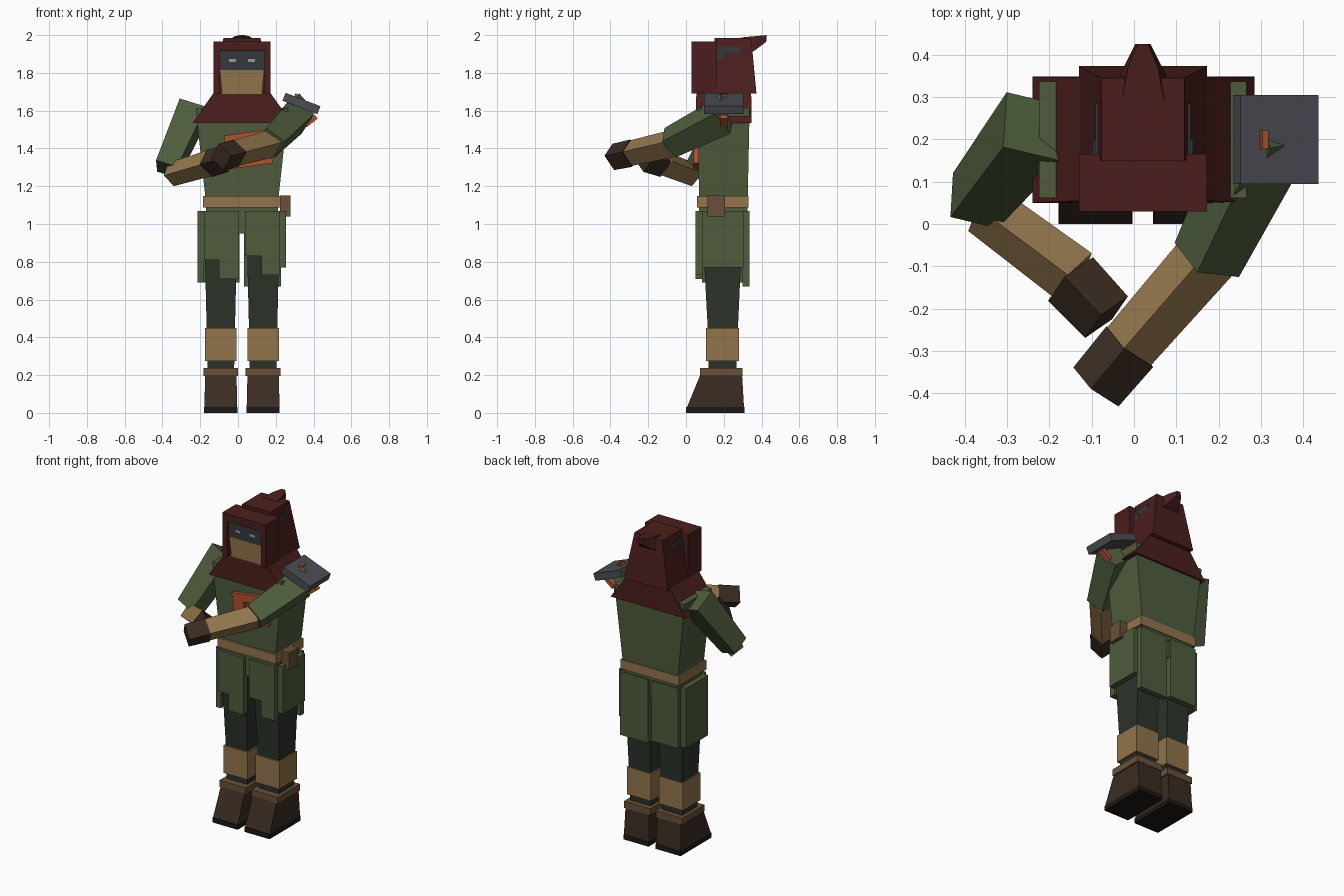
import bpy, bmesh, math
from mathutils import Vector, Matrix

if "Cube" in bpy.data.objects:
    bpy.data.objects.remove(bpy.data.objects["Cube"])

CX = 0.021  # body centre line


def mat(name, hexcol):
    m = bpy.data.materials.new(name)
    rgb = [int(hexcol[i:i + 2], 16) / 255 for i in (0, 2, 4)]
    m.diffuse_color = [c / 12.92 if c < 0.04 else ((c + 0.055) / 1.055) ** 2.4 for c in rgb] + [1]
    m.use_nodes = True
    m.node_tree.nodes["Principled BSDF"].inputs["Base Color"].default_value = m.diffuse_color
    return m


HOOD = mat("dark_red_cloth", "4a1f1d")
GREEN = mat("green_cloth", "4e5c3c")
TAN = mat("tan_leather", "92754c")
BROWN = mat("brown_leather", "6a5038")
BOOT = mat("boot_leather", "3a2c22")
SOLE = mat("sole", "1c1715")
PANTS = mat("dark_trousers", "2c332a")
STEEL = mat("steel", "4c4d54")
MASK = mat("mask", "35373a")
EYE = mat("eye", "9a9a90")
ORANGE = mat("orange_cloth", "b0522f")


def loft(name, rings, material):
    """Skin a stack of equal-length rings and cap both ends."""
    bm = bmesh.new()
    vs = [[bm.verts.new(p) for p in r] for r in rings]
    n = len(vs[0])
    for a, b in zip(vs, vs[1:]):
        for i in range(n):
            bm.faces.new((a[i], a[(i + 1) % n], b[(i + 1) % n], b[i]))
    bm.faces.new(vs[0][::-1])
    bm.faces.new(vs[-1])
    bmesh.ops.recalc_face_normals(bm, faces=bm.faces)
    me = bpy.data.meshes.new(name)
    bm.to_mesh(me)
    bm.free()
    me.materials.append(material)
    ob = bpy.data.objects.new(name, me)
    bpy.context.collection.objects.link(ob)
    return ob


def stack(name, material, *levels):
    """Levels are (z, x0, x1, y0, y1) rectangles."""
    return loft(name, [[(x0, y0, z), (x1, y0, z), (x1, y1, z), (x0, y1, z)]
                       for z, x0, x1, y0, y1 in levels], material)


def box(name, material, x0, x1, y0, y1, z0, z1):
    return stack(name, material, (z0, x0, x1, y0, y1), (z1, x0, x1, y0, y1))


def limb(name, material, p0, p1, w0, w1, roll):
    """Square tapered bar between two points, rolled about its axis."""
    p0, p1 = Vector(p0), Vector(p1)
    d = (p1 - p0).normalized()
    s = d.cross(Vector((0, 0, 1))).normalized()
    u = s.cross(d)
    rings = []
    for p, w in ((p0, w0), (p1, w1)):
        r = w / math.sqrt(2)
        angs = [math.radians(roll + 45 + 90 * k) for k in range(4)]
        rings.append([p + s * r * math.cos(a) + u * r * math.sin(a) for a in angs])
    return loft(name, rings, material)


def tilted_box(name, material, centre, size, angle):
    """Box turned about the y axis."""
    sx, sy, sz = (v / 2 for v in size)
    ob = box(name, material, -sx, sx, -sy, sy, -sz, sz)
    ob.data.transform(Matrix.Translation(centre) @ Matrix.Rotation(math.radians(angle), 4, 'Y'))
    return ob


# legs and boots
for side, s in (("left", -1), ("right", 1)):
    c = CX + s * 0.112
    box(side + "_sole", SOLE, c - 0.088, c + 0.088, 0.0, 0.31, 0, 0.03)
    stack(side + "_boot", BOOT, (0.03, c - 0.087, c + 0.087, 0.005, 0.307),
          (0.2, c - 0.083, c + 0.083, 0.075, 0.297))
    box(side + "_boot_cuff", BROWN, c - 0.092, c + 0.092, 0.075, 0.3, 0.195, 0.237)
    stack(side + "_trouser_leg", PANTS, (0.2, c - 0.07, c + 0.07, 0.12, 0.265),
          (0.45, c - 0.075, c + 0.075, 0.115, 0.275), (1.0, c - 0.088, c + 0.088, 0.085, 0.3))
    box(side + "_shin_wrap", TAN, c - 0.083, c + 0.083, 0.105, 0.28, 0.275, 0.45)

# tunic skirt panels
stack("hips", GREEN, (0.95, CX - 0.19, CX + 0.19, 0.07, 0.32), (1.1, CX - 0.19, CX + 0.19, 0.07, 0.32))
panels = {
    "front_outer_left": (-0.18, -0.1, 0.055, 0.095, 0.81),
    "front_inner_left": (-0.1, 0.004, 0.05, 0.09, 0.71),
    "front_inner_right": (0.038, 0.125, 0.055, 0.095, 0.83),
    "front_outer_right": (0.125, 0.222, 0.05, 0.09, 0.73),
    "side_left": (-0.215, -0.18, 0.085, 0.305, 0.69),
    "side_right": (0.222, 0.255, 0.085, 0.305, 0.77),
    "back_left": (-0.18, 0.008, 0.3, 0.335, 0.69),
    "back_right": (0.033, 0.228, 0.3, 0.335, 0.67),
}
for name, (x0, x1, y0, y1, z) in panels.items():
    box("skirt_" + name, GREEN, x0, x1, y0, y1, z, 1.07)

# torso, belt, pouch, chest patch
stack("torso", GREEN, (1.06, CX - 0.185, CX + 0.185, 0.07, 0.325),
      (1.615, CX - 0.245, CX + 0.245, 0.062, 0.337))
box("belt", TAN, CX - 0.205, CX + 0.205, 0.058, 0.332, 1.088, 1.147)
box("belt_pouch", BROWN, 0.222, 0.277, 0.115, 0.207, 1.04, 1.15)
for name, dx, dz, w, h in (("top", 0, 0.065, 0.235, 0.05), ("bottom", 0, -0.065, 0.235, 0.05),
                           ("left", -0.08, 0, 0.075, 0.09), ("right", 0.08, 0, 0.075, 0.09)):
    a = math.radians(-8)
    tilted_box("chest_patch_" + name, ORANGE,
               (0.055 + dx * math.cos(a) + dz * math.sin(a), 0.053,
                1.395 - dx * math.sin(a) + dz * math.cos(a)), (w, 0.026, h), -8)

# mantle and hood
stack("mantle", HOOD, (1.535, -0.24, 0.285, 0.05, 0.348), (1.7, -0.125, 0.167, 0.055, 0.345))
for x0, x1 in ((-0.13, -0.097), (0.139, 0.172)):
    box("hood_side", HOOD, x0, x1, 0.03, 0.165, 1.69, 1.965)
box("hood_brow", HOOD, -0.097, 0.139, 0.03, 0.165, 1.915, 1.965)
stack("hood_back", HOOD, (1.69, -0.13, 0.172, 0.16, 0.373), (1.985, CX - 0.098, CX + 0.098, 0.15, 0.345))
loft("hood_tip", [[(CX - w, y, z0), (CX + w, y, z0), (CX + t, y, z1), (CX - t, y, z1)]
                  for y, w, t, z0, z1 in ((0.29, 0.09, 0.05, 1.87, 1.987), (0.372, 0.045, 0.035, 1.925, 1.995),
                                          (0.425, 0.018, 0.012, 1.965, 2.0))], HOOD)
box("hood_strap", MASK, CX - 0.112, CX + 0.112, 0.165, 0.285, 1.9, 1.94)

# face
stack("face_scarf", TAN, (1.68, CX - 0.105, CX + 0.105, 0.055, 0.2), (1.815, CX - 0.118, CX + 0.118, 0.05, 0.2))
box("face_mask", MASK, CX - 0.118, CX + 0.118, 0.045, 0.2, 1.815, 1.916)
for s in (-1, 1):
    box("eye_slit", EYE, CX + s * 0.05 - 0.018, CX + s * 0.05 + 0.018, 0.041, 0.06, 1.858, 1.874)

# crossed arms
limb("left_upper_arm", GREEN, (-0.235, 0.23, 1.605), (-0.375, 0.055, 1.29), 0.15, 0.12, 30)
limb("left_forearm", TAN, (-0.355, 0.035, 1.262), (-0.14, -0.125, 1.325), 0.09, 0.098, 40)
limb("left_hand", BOOT, (-0.15, -0.13, 1.322), (-0.065, -0.22, 1.345), 0.105, 0.1, 40)
limb("right_upper_arm", GREEN, (0.31, 0.2, 1.575), (0.172, -0.085, 1.43), 0.15, 0.122, 40)
limb("right_forearm", TAN, (0.175, -0.075, 1.425), (-0.015, -0.293, 1.375), 0.105, 0.097, 40)
limb("right_hand", BOOT, (-0.01, -0.29, 1.375), (-0.09, -0.385, 1.355), 0.104, 0.1, 40)

# shoulder plate with strap and small arrow spike
tilted_box("shoulder_plate", STEEL, (0.336, 0.2, 1.638), (0.198, 0.21, 0.045), 21)
tilted_box("shoulder_strap", ORANGE, (0.385, 0.2, 1.545), (0.075, 0.04, 0.025), -38)
tilted_box("plate_stud", ORANGE, (0.305, 0.2, 1.675), (0.015, 0.045, 0.03), 21)
loft("plate_spike", [[(0.312, 0.147, 1.66), (0.365, 0.187, 1.645), (0.308, 0.207, 1.665)],
                     [(0.322, 0.178, 1.69), (0.325, 0.18, 1.69), (0.322, 0.182, 1.69)]], GREEN)
